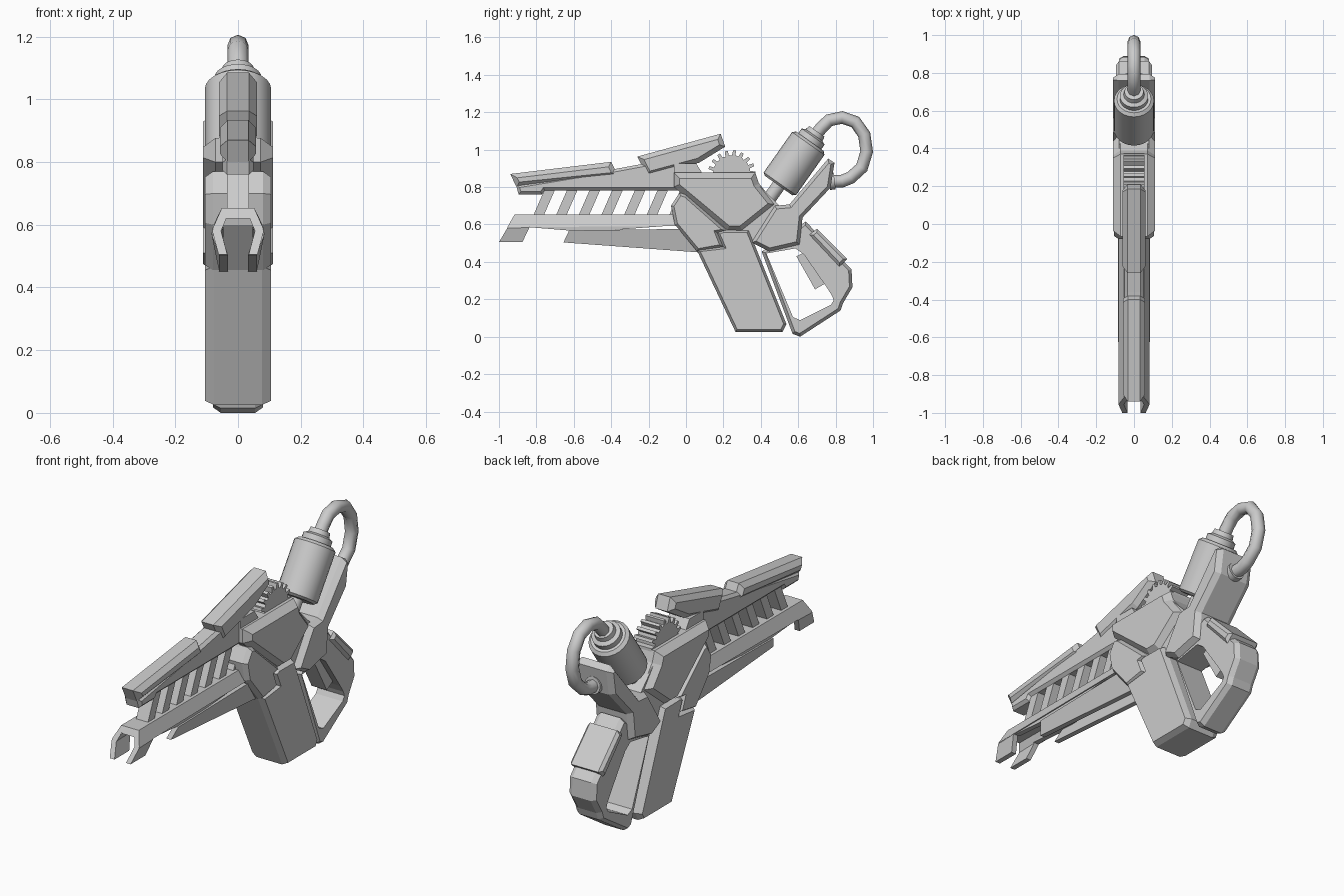
import bpy, bmesh, math
from mathutils import Vector

if "Cube" in bpy.data.objects:
    bpy.data.objects.remove(bpy.data.objects["Cube"])


def make(name, verts, faces):
    bm = bmesh.new()
    vs = [bm.verts.new(v) for v in verts]
    for f in faces:
        bm.faces.new([vs[i] for i in f])
    bmesh.ops.recalc_face_normals(bm, faces=bm.faces)
    me = bpy.data.meshes.new(name)
    bm.to_mesh(me)
    bm.free()
    ob = bpy.data.objects.new(name, me)
    bpy.context.collection.objects.link(ob)
    return ob


def loft(name, loops, closed=False):
    n, m = len(loops[0]), len(loops)
    faces = [[i * n + j, i * n + (j + 1) % n, (i + 1) % m * n + (j + 1) % n, (i + 1) % m * n + j]
             for i in range(m if closed else m - 1) for j in range(n)]
    if not closed:
        faces += [list(range(n)), list(range((m - 1) * n, m * n))]
    return make(name, [v for l in loops for v in l], faces)


def inset(pts, d):
    """Mitred inward offset of a 2D polygon."""
    pts = [Vector(p) for p in pts]
    n = len(pts)
    area = sum(pts[i - 1].x * pts[i].y - pts[i].x * pts[i - 1].y for i in range(n))
    s = 1 if area > 0 else -1
    out = []
    for i in range(n):
        a = (pts[i] - pts[i - 1]).normalized()
        b = (pts[(i + 1) % n] - pts[i]).normalized()
        na, nb = Vector((-a.y, a.x)) * s, Vector((-b.y, b.x)) * s
        out.append(pts[i] + (na + nb) * d / max(0.4, 1 + na.dot(nb)))
    return out


def prism(name, prof, hw, cx=0.0, cy=None):
    """Side profile (y, z) made 2*hw wide, with chamfered sides."""
    if not cx:
        return loft(name, [[(x, *p) for p in prof] for x in (-hw, hw)])
    small = inset(prof, cx if cy is None else cy)
    rows = [(-hw, small), (cx - hw, prof), (hw - cx, prof), (hw, small)]
    return loft(name, [[(x, p[0], p[1]) for p in pr] for x, pr in rows])


def side_plates(name, rows, t=0.028):
    """Mirrored pair of bent plates; rows are (x, y0, z0, y1, z1)."""
    for side, s in (("right", 1), ("left", -1)):
        loft(side + "_" + name, [[(s * x, a, b), (s * x, c, d), (s * (x - t), c, d), (s * (x - t), a, b)]
                                 for x, a, b, c, d in rows])


def lathe(name, p0, direction, steps, n=24):
    """Revolve (distance, radius) steps about an axis in the yz plane."""
    d = Vector((0, *direction)).normalized()
    u, v = Vector((1, 0, 0)), d.cross(Vector((1, 0, 0)))
    o = Vector((0, *p0))
    ob = loft(name, [[o + d * h + (u * math.cos(k * math.tau / n) + v * math.sin(k * math.tau / n)) * r
                      for k in range(n)] for h, r in steps])
    smooth(ob)
    return ob


def smooth(ob):
    bpy.ops.object.select_all(action='DESELECT')
    ob.select_set(True)
    bpy.context.view_layer.objects.active = ob
    bpy.ops.object.shade_smooth_by_angle(angle=math.radians(35))


# Upper barrel: front shroud, under-bar and raised rear block
prism("barrel_shroud", [(-.94, .87), (-.40, .935), (-.36, .856), (-.906, .80)], .058, .025)
prism("upper_rail", [(-.895, .76), (-.908, .81), (-.36, .90), (-.2, .93), (0, .93), (0, .782),
                     (-.755, .782), (-.77, .76)], .05, .015)
prism("rear_top_block", [(-.26, .963), (.185, 1.085), (.21, 1.016), (.07, .93), (-.206, .856)], .06, .025)
prism("top_step", [(-.065, .925), (.055, .925), (.09, .87), (-.065, .87)], .06)

# Slanted ribs between the rails
for i in range(7):
    y = -.82 + i * .121
    prism(f"rib_{i + 1}", [(y, .64), (y + .056, .64), (y + .126, .80), (y + .07, .80)], .035)

# Lower rail: inverted channel with front prongs and side guards
prism("lower_rail_top", [(-.917, .653), (0, .653), (0, .62), (-.935, .62)], .05)
side_plates("rail_side", [(.052, -.917, .653, 0, .653), (.082, -.955, .585, 0, .592)])
side_plates("rail_lip", [(.076, -.84, .59, 0, .60), (.074, -.835, .585, -.53, .56)])
side_plates("prong", [(.052, -.917, .653, -.80, .653), (.082, -.956, .58, -.837, .584),
                      (.062, -1, .505, -.875, .505)])
side_plates("handguard", [(.084, -.625, .568, .1, .578), (.06, -.655, .504, .08, .45)])

# Receiver and magazine well
prism("core", [(0, .85), (.35, .85), (.55, .65), (.55, .52), (.2, .52), (0, .6)], .08)
prism("receiver", [(-.065, .877), (.37, .877), (.39, .82), (.48, .707), (.30, .563), (.22, .563),
                   (-.065, .80)], .112, .04, .03)
prism("magazine_well", [(-.08, .70), (-.035, .77), (0, .76), (.22, .565), (.17, .555), (.20, .48),
                        (.06, .455), (-.06, .60)], .105, .025, .015)

# Magazine
prism("magazine", [(.056, .467), (.195, .483), (.163, .557), (.20, .572), (.335, .57), (.352, .53),
                   (.537, .067), (.516, .025), (.265, .025)], .106, .03, .014)

# Toothed wheel
teeth, N = [], 18
for k in range(N):
    for f, r in ((0, .128), (.35, .128), (.5, .1), (.95, .104)):
        a = (k + f) * math.tau / N
        teeth.append((.245 + r * math.cos(a), .868 + r * math.sin(a)))
prism("toothed_wheel", teeth, .055)

# Rear arm
prism("rear_arm", [(.76, .952), (.794, .93), (.773, .797), (.623, .637), (.607, .493), (.446, .456),
                   (.35, .504), (.475, .70), (.553, .707)], .112, .03, .018)

# Grip loop
outer = [(.405, .455), (.57, .015), (.61, 0), (.826, .14), (.84, .18), (.89, .264), (.885, .36),
         (.64, .616), (.47, .50)]
inner = [(.43, .445), (.572, .105), (.61, .088), (.775, .17), (.79, .195), (.78, .22), (.755, .26),
         (.63, .44), (.585, .472)]
W = .08
grip = loft("grip_loop", [[(x, *p) for p in pr] for x, pr in
                          ((-W, inner), (.02 - W, outer), (W - .02, outer), (W, inner))], closed=True)
bpy.data.objects.remove(grip)
mid_o = inset(outer, .016)
loft("grip_loop", [[(x, p[0], p[1]) for p in pr] for x, pr in
                   ((-W, inner), (-W, mid_o), (.025 - W, outer), (W - .025, outer), (W, mid_o), (W, inner))],
     closed=True)
prism("grip_backplate", [(.66, .545), (.70, .577), (.862, .415), (.82, .375)], .095, .015)
prism("trigger_pad", [(.59, .43), (.64, .455), (.745, .285), (.69, .253)], .045)

# Canister with neck and collars
axis = (.576, .817)
lathe("canister", (.495, .808), axis, [(0, .09), (.012, .106), (.275, .106), (.29, .09)])
lathe("canister_cap", (.495, .808), axis, [(.28, .075), (.32, .075), (.33, .055), (.355, .05)])
lathe("canister_neck", (.495, .808), axis, [(-.13, .036), (.01, .036)], 16)

# Hose
path = [(.69, 1.075), (.725, 1.118), (.765, 1.157), (.835, 1.172), (.905, 1.148), (.953, 1.08), (.966, .99),
        (.94, .904), (.88, .85), (.835, .832), (.77, .83)]
cu = bpy.data.curves.new("hose", 'CURVE')
cu.dimensions = '3D'
cu.bevel_depth = .034
cu.bevel_resolution = 2
sp = cu.splines.new('POLY')
sp.points.add(len(path) - 1)
for p, (y, z) in zip(sp.points, path):
    p.co = (0, y, z, 1)
bpy.context.collection.objects.link(bpy.data.objects.new("hose", cu))
lathe("hose_collar", (.765, .83), (1, .12), [(0, .046), (.03, .046)], 16)
